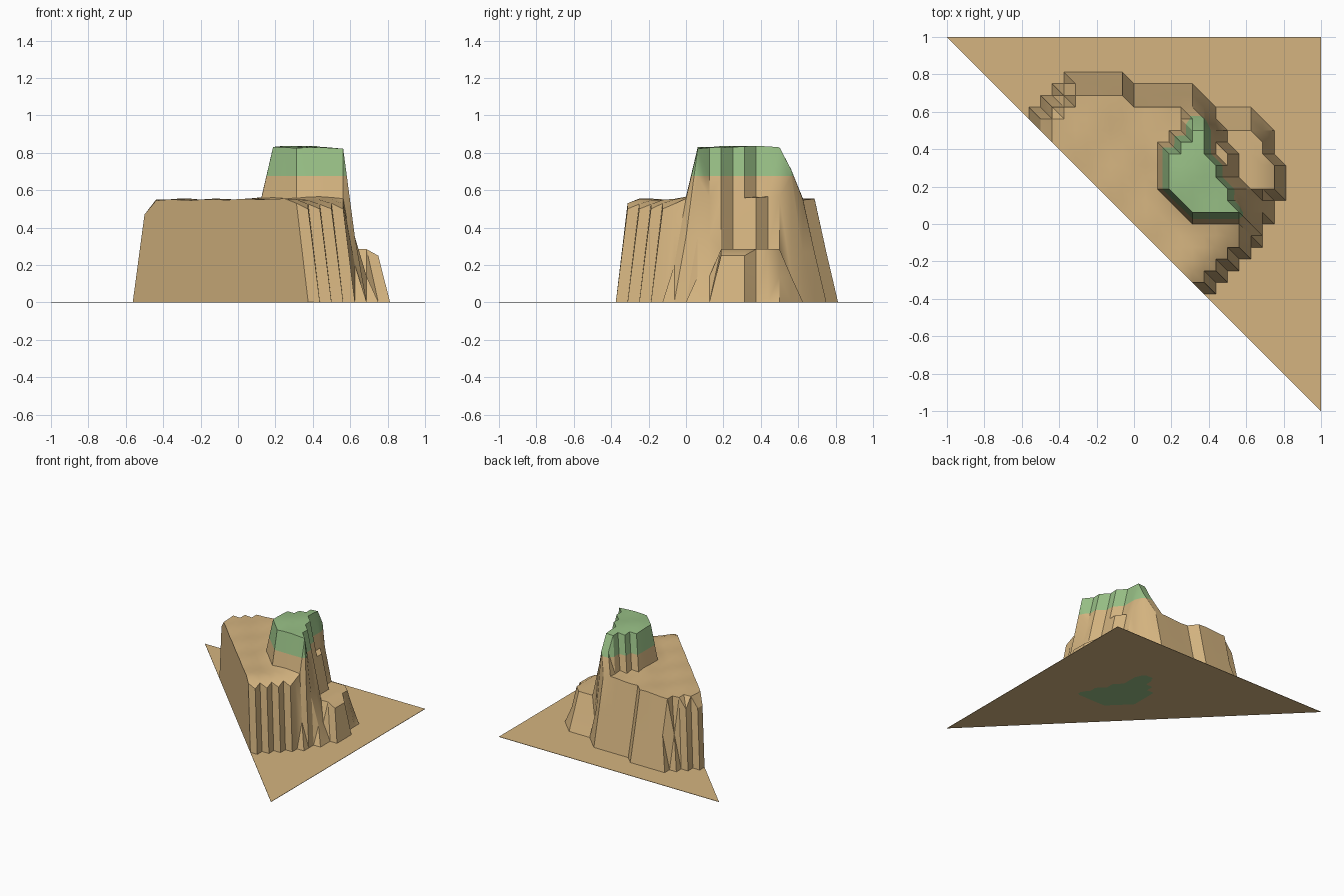
import bpy, bmesh, math

if "Cube" in bpy.data.objects:
    bpy.data.objects.remove(bpy.data.objects["Cube"])

N = 16                # grid cells per unit; outlines are in grid steps
GREEN_LINE = 0.675    # grass starts above this height

# Top outlines of the three terraces
SHELF = [(7, 3), (7, 8), (10, 8), (11, 7), (12, 5), (12, 3)]
MESA = [(-7, 7), (-7, 9), (-5, 11), (-1, 11), (0, 10), (5, 10), (9, 0), (9, -1), (5, -5)]
PEAK = [(3, 3), (3, 6), (5, 8), (6, 8), (9, 1), (5, 1), (4, 2)]


def material(name, rgb):
    m = bpy.data.materials.new(name)
    m.diffuse_color = (*rgb, 1)
    m.use_nodes = True
    m.node_tree.nodes["Principled BSDF"].inputs["Base Color"].default_value = m.diffuse_color
    return m


def distance(u, v, poly):
    """Distance outside an outline, zero on or inside it."""
    hit, best = False, 99
    for (x1, y1), (x2, y2) in zip(poly, poly[1:] + poly[:1]):
        dx, dy = x2 - x1, y2 - y1
        t = max(0, min(1, ((u - x1) * dx + (v - y1) * dy) / (dx * dx + dy * dy)))
        best = min(best, math.hypot(u - x1 - t * dx, v - y1 - t * dy))
        if (y1 > v) != (y2 > v) and u < dx * (v - y1) / dy + x1:
            hit = not hit
    return 0 if hit or best < 0.01 else best


def height(u, v):
    z = 0.003
    # low shelf with a slope behind it
    d = distance(u, v, SHELF)
    if d == 0:
        z = 0.25 if u == 12 else 0.285
    elif d < 1.06 and v > 7:
        z = 0.14
    # main mesa: steep front and left rim, gentler back slope
    d = distance(u, v, MESA)
    if d == 0:
        z = 0.53 if u - v == 10 else 0.55
    elif d < 1.06:
        z = max(z, 0.5 if v < 1 else 0.47 if u < -6 else 0.27)
    # broken slope between mesa and shelf
    if u in (10, 11) and -1 <= v <= 2:
        z = (0.35 if v >= 0 else 0.2) if u == 10 else 0.14 if v > 0 else 0.003
    # peak with a shoulder
    d = distance(u, v, PEAK)
    if d == 0:
        z = 0.825 + 0.015 * (1 - min(1, math.hypot(u - 6, v - 4.5) / 4))
    elif d < 1.06 and u < 10:
        z = 0.71 if v == 9 else 0.56
    if z > 0.52:
        z += 0.006 * math.sin(u * 1.1 + 0.4) * math.cos(v * 0.9)
    return z


# Triangular height-field surface
bm = bmesh.new()
grid = {(u, v): bm.verts.new((u / N, v / N, height(u, v)))
        for u in range(-N, N + 1) for v in range(-u, N + 1)}
for u in range(-N, N):
    for v in range(-N, N):
        for tri in (((u, v), (u + 1, v), (u, v + 1)),
                    ((u + 1, v), (u + 1, v + 1), (u, v + 1))):
            if all(p in grid for p in tri):
                bm.faces.new([grid[p] for p in tri])

# Cut a clean grass line and colour by height
bmesh.ops.bisect_plane(bm, geom=bm.verts[:] + bm.edges[:] + bm.faces[:],
                       plane_co=(0, 0, GREEN_LINE), plane_no=(0, 0, 1))
for f in bm.faces:
    f.material_index = int(f.calc_center_median().z > GREEN_LINE)

# Flat underside repeats the surface colours
top_faces = bm.faces[:]
rim = [e for e in bm.edges if e.is_boundary]
under = {v: bm.verts.new((v.co.x, v.co.y, 0)) for v in bm.verts[:]}
for f in top_faces:
    nf = bm.faces.new([under[v] for v in reversed(f.verts[:])])
    nf.material_index = f.material_index

# Vertical side walls, including the cut face along the diagonal
for e in rim:
    loop = e.link_loops[0]
    a, b = loop.vert, loop.link_loop_next.vert
    bm.faces.new([b, a, under[a], under[b]])

me = bpy.data.meshes.new("mesa_terrain")
bm.to_mesh(me)
bm.free()
me.materials.append(material("sand", (0.66, 0.455, 0.215)))
me.materials.append(material("grass", (0.31, 0.52, 0.235)))
mesa = bpy.data.objects.new("mesa_terrain", me)
bpy.context.collection.objects.link(mesa)
bpy.context.view_layer.objects.active = mesa
mesa.select_set(True)
bpy.ops.object.shade_smooth_by_angle(angle=math.radians(30))
